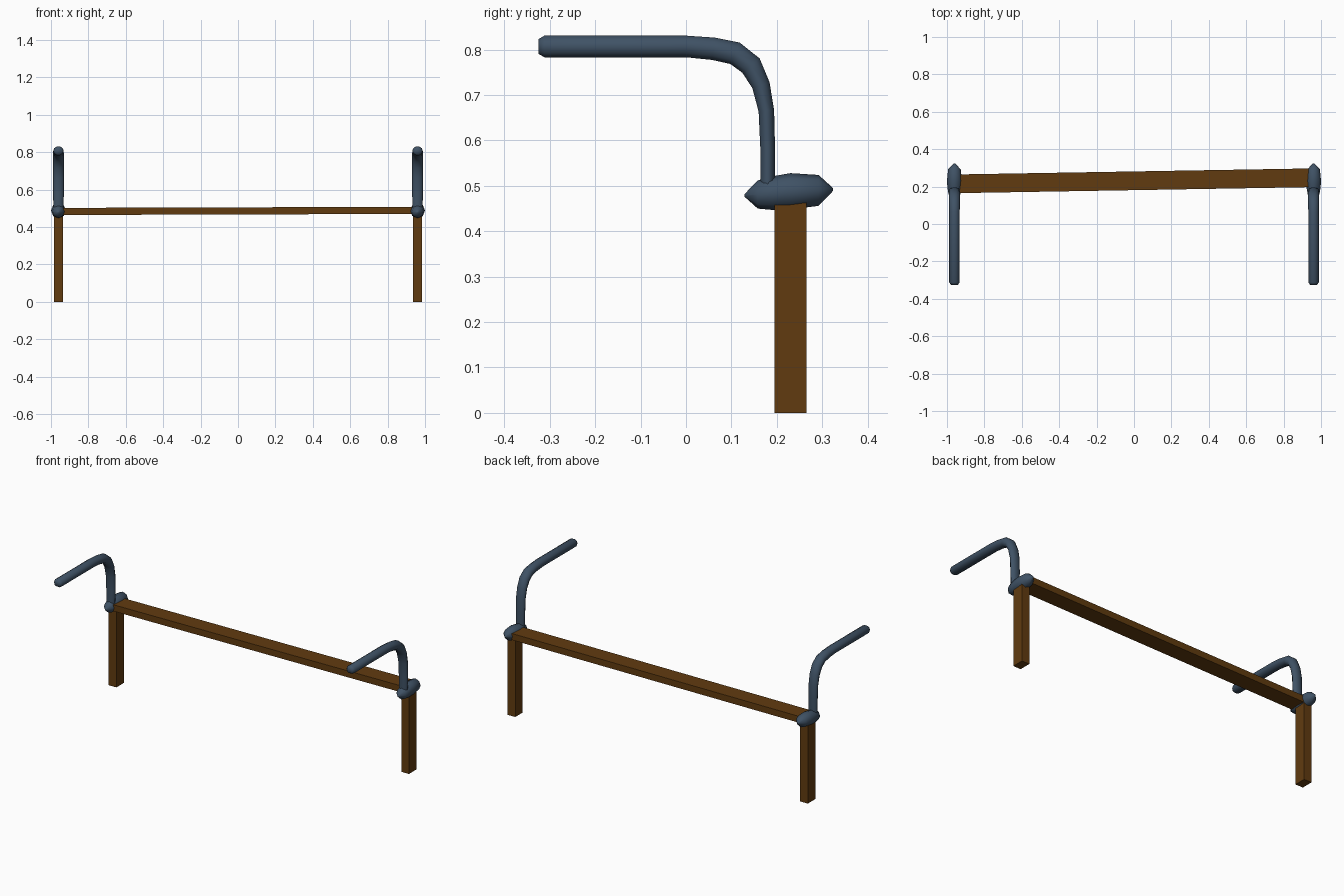
import bpy
import bmesh
import math
from mathutils import Vector

if "Cube" in bpy.data.objects:
    bpy.data.objects.remove(bpy.data.objects["Cube"], do_unlink=True)


def make_material(name, rgb):
    mat = bpy.data.materials.new(name)
    mat.use_nodes = True
    color = (*rgb, 1.0)
    mat.diffuse_color = color
    mat.node_tree.nodes["Principled BSDF"].inputs["Base Color"].default_value = color
    return mat


wood = make_material("brown wood", (0.12, 0.044, 0.005))
metal = make_material("blue grey metal", (0.05, 0.084, 0.13))


def finish(bm, name, mat, smooth):
    bmesh.ops.recalc_face_normals(bm, faces=bm.faces)
    mesh = bpy.data.meshes.new(name)
    bm.to_mesh(mesh)
    bm.free()
    mesh.materials.append(mat)
    obj = bpy.data.objects.new(name, mesh)
    bpy.context.collection.objects.link(obj)
    if smooth:
        bpy.ops.object.select_all(action="DESELECT")
        obj.select_set(True)
        bpy.context.view_layer.objects.active = obj
        bpy.ops.object.shade_smooth_by_angle(angle=math.radians(60))
    return obj


def loft(name, rings, sides, mat):
    """Skin capped elliptical rings, each (centre, normal axis, x radius, normal radius)."""
    bm = bmesh.new()
    loops = []
    for centre, axis, rx, rn in rings:
        angles = [math.tau * i / sides for i in range(sides)]
        loops.append([bm.verts.new(centre + Vector((rx * math.cos(a), 0, 0))
                                   + axis * rn * math.sin(a)) for a in angles])
    for a, b in zip(loops, loops[1:]):
        for i in range(sides):
            j = (i + 1) % sides
            bm.faces.new((a[i], a[j], b[j], b[i]))
    bm.faces.new(loops[0])
    bm.faces.new(loops[-1])
    return finish(bm, name, mat, True)


# Handle path in the side plane: y, z, x radius, in-plane radius
HANDLE = [(-0.325, 0.807, 0.019, 0.017), (-0.312, 0.807, 0.028, 0.025),
          (0.0, 0.807, 0.028, 0.025), (0.06, 0.802, 0.028, 0.026),
          (0.108, 0.792, 0.029, 0.027), (0.143, 0.765, 0.030, 0.026),
          (0.165, 0.722, 0.030, 0.021), (0.177, 0.665, 0.030, 0.018),
          (0.180, 0.58, 0.029, 0.017), (0.180, 0.485, 0.026, 0.016)]

# Joint profile along y: y, z, radius
JOINT = [(0.129, 0.479, 0.003), (0.158, 0.481, 0.031), (0.190, 0.484, 0.037),
         (0.230, 0.488, 0.040), (0.292, 0.490, 0.034), (0.324, 0.492, 0.003)]

for side, x in (("left", 0.96), ("right", -0.96)):
    # Square leg
    bm = bmesh.new()
    bmesh.ops.create_cube(bm, size=1)
    bmesh.ops.scale(bm, vec=(0.05, 0.07, 0.505), verts=bm.verts)
    bmesh.ops.translate(bm, vec=(x, 0.23, 0.2525), verts=bm.verts)
    finish(bm, side + "_leg", wood, False)

    # Rounded joint at the top of the leg
    rings = [(Vector((x, y, z)), Vector((0, 0, 1)), r, r) for y, z, r in JOINT]
    loft(side + "_joint", rings, 8, metal)

    # Bent handle
    points = [Vector((x, y, z)) for y, z, _, _ in HANDLE]
    rings = []
    for i, p in enumerate(points):
        ahead = points[min(i + 1, len(points) - 1)] - points[max(i - 1, 0)]
        normal = Vector((1, 0, 0)).cross(ahead).normalized()
        rings.append((p, normal, HANDLE[i][2], HANDLE[i][3]))
    loft(side + "_handle", rings, 10, metal)

# Slightly skewed cross beam
bm = bmesh.new()
bmesh.ops.create_cube(bm, size=1)
bmesh.ops.scale(bm, vec=(1.9, 0.1, 0.038), verts=bm.verts)
for v in bm.verts:
    v.co += Vector((0, 0.231 + 0.017 * v.co.x, 0.486 + 0.003 * v.co.x))
finish(bm, "cross_beam", wood, False)
